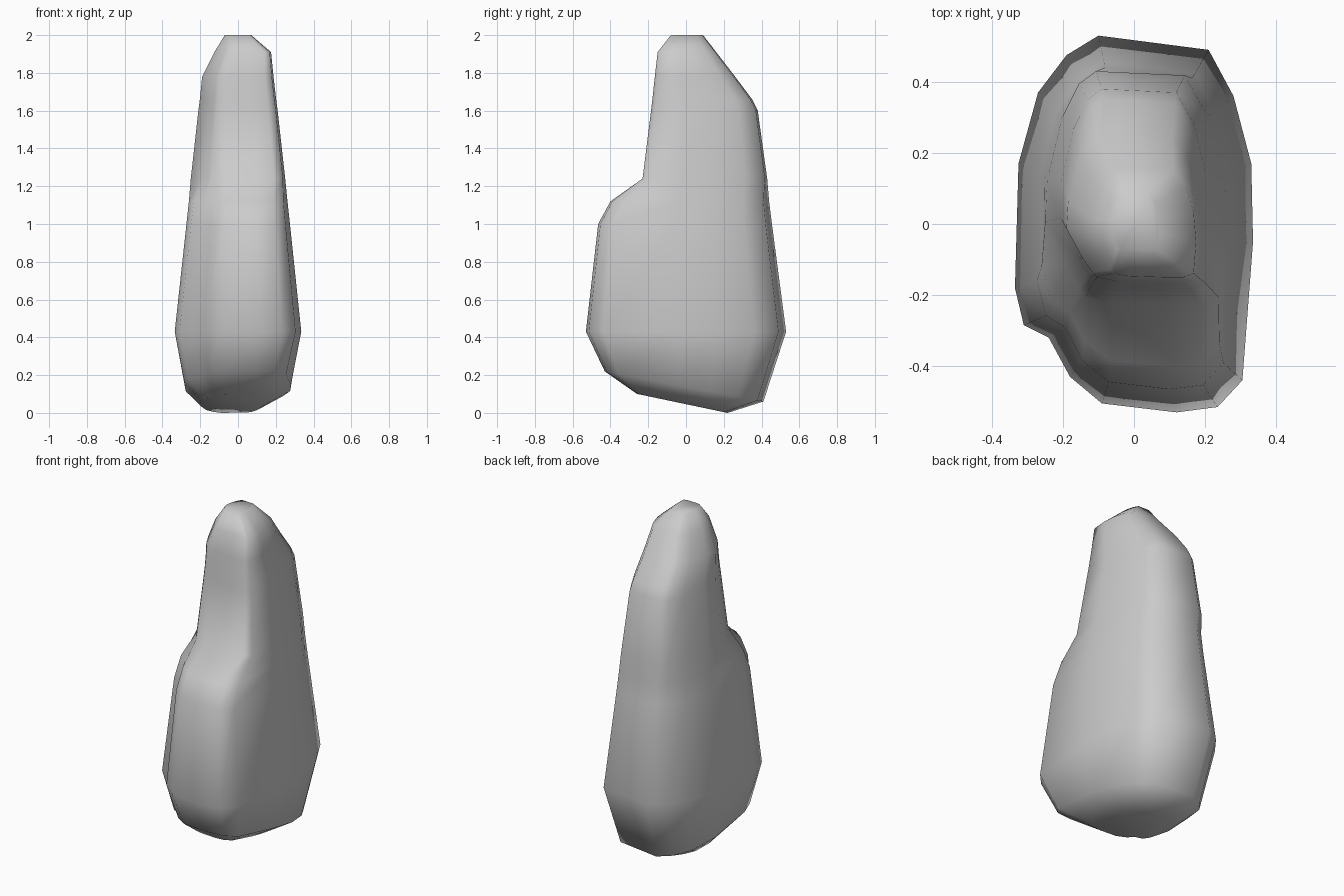
import bpy, bmesh

if "Cube" in bpy.data.objects:
    bpy.data.objects.remove(bpy.data.objects["Cube"])

# Faceted outlines seen from above: wide base and narrow upper spire
LOWER = [(-.10, .53), (-.19, .475), (-.27, .37), (-.325, .17), (-.335, -.18), (-.31, -.285),
         (-.24, -.32), (-.18, -.43), (-.09, -.505), (.12, -.53), (.235, -.515), (.305, -.44),
         (.335, -.05), (.33, .17), (.28, .36), (.21, .49)]
UPPER = [(-.09, .38), (-.13, .35), (-.17, .27), (-.205, .12), (-.21, .02), (-.16, -.09),
         (-.13, -.14), (-.115, -.16), (-.05, -.175), (.08, -.18), (.16, -.18), (.20, -.16),
         (.21, 0), (.20, .15), (.17, .28), (.12, .37)]

# Levels: height, tilt along y, blend to upper outline, x min/max, y min/max
LEVELS = [
    (.046, -.21, 0, -.20, .13, -.26, .22),
    (.138, -.19, 0, -.285, .28, -.43, .41),
    (.43, 0, 0, -.335, .335, -.53, .53),
    (1.0, 0, .15, -.273, .275, -.465, .455),
    (1.12, 0, .25, -.26, .262, -.40, .44),
    (1.24, 0, 1, -.25, .25, -.23, .43),
    (1.6, 0, 1, -.21, .21, -.185, .38),
    (1.66, 0, 1, -.202, .202, -.178, .35),
    (1.78, 0, 1, -.19, .188, -.165, .26),
    (1.91, 0, 1, -.125, .175, -.15, .16),
    (2.0, 0, 1, -.07, .07, -.08, .09),
]


def remap(vals, lo, hi):
    a, b = min(vals), max(vals)
    return [lo + (v - a) / (b - a) * (hi - lo) for v in vals]


# Loft the boulder through the levels
bm = bmesh.new()
rings = []
for z, tilt, t, x0, x1, y0, y1 in LEVELS:
    xs = remap([a[0] * (1 - t) + b[0] * t for a, b in zip(LOWER, UPPER)], x0, x1)
    ys = remap([a[1] * (1 - t) + b[1] * t for a, b in zip(LOWER, UPPER)], y0, y1)
    rings.append([bm.verts.new((x, y, z + tilt * y)) for x, y in zip(xs, ys)])

n = len(LOWER)
for a, b in zip(rings, rings[1:]):
    for i in range(n):
        j = (i + 1) % n
        bm.faces.new((a[i], a[j], b[j], b[i]))
bm.faces.new(rings[0][::-1])
bm.faces.new(rings[-1])
bmesh.ops.recalc_face_normals(bm, faces=bm.faces)

mesh = bpy.data.meshes.new("standing_rock")
bm.to_mesh(mesh)
bm.free()
rock = bpy.data.objects.new("standing_rock", mesh)
bpy.context.collection.objects.link(rock)

# Soft shading across the facets
bpy.context.view_layer.objects.active = rock
rock.select_set(True)
bpy.ops.object.shade_smooth_by_angle(angle=1.1)
